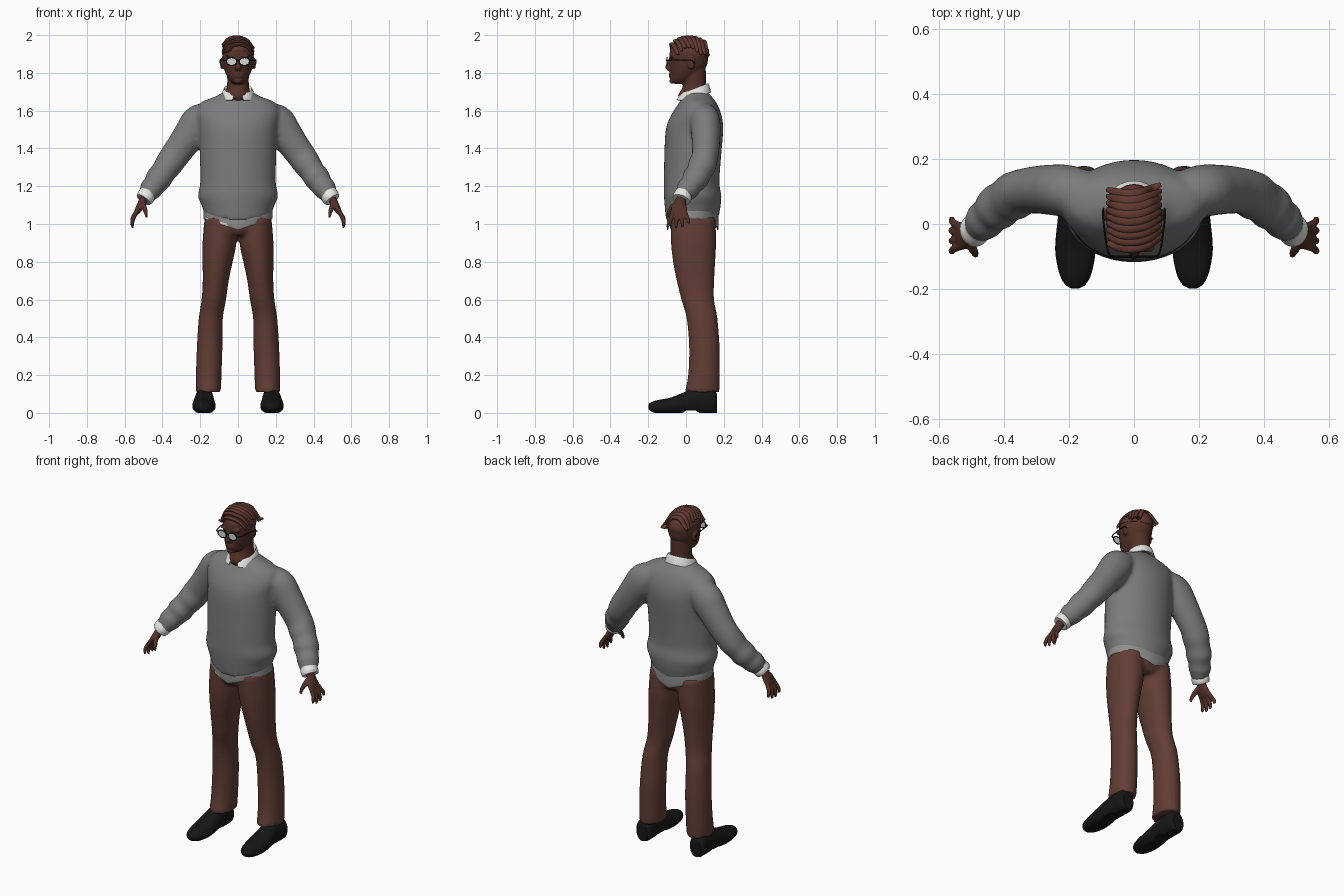
import bpy, bmesh
from math import sin, cos, pi, sqrt, radians
from mathutils import Vector, Matrix

cube = bpy.data.objects.get("Cube")
if cube:
    bpy.data.objects.remove(cube)


def material(name, r, g, b):
    m = bpy.data.materials.new(name)
    m.use_nodes = True
    m.diffuse_color = (r, g, b, 1)
    bsdf = m.node_tree.nodes["Principled BSDF"]
    bsdf.inputs["Base Color"].default_value = (r, g, b, 1)
    bsdf.inputs["Roughness"].default_value = 0.8
    return m


SKIN = material("dark brown skin", 0.085, 0.03, 0.021)
HAIR = material("reddish brown hair", 0.115, 0.04, 0.028)
KNIT = material("grey knit", 0.2, 0.2, 0.2)
HEM = material("light grey hem", 0.27, 0.27, 0.27)
WHITE = material("white shirt", 0.8, 0.8, 0.78)
CLOTH = material("brown trousers", 0.12, 0.047, 0.035)
BLACK = material("black leather", 0.008, 0.008, 0.008)
LENS = material("pale lens", 0.65, 0.67, 0.68)


def spline(rings, steps):
    """Catmull-Rom interpolation through the rings."""
    p = [Vector(r) for r in rings]
    p = [2 * p[0] - p[1]] + p + [2 * p[-1] - p[-2]]
    out = []
    for a, b, c, d in zip(p, p[1:], p[2:], p[3:]):
        for k in range(steps):
            t = k / steps
            out.append(0.5 * (2 * b + (c - a) * t + (2 * a - 5 * b + 4 * c - d) * t * t
                              + (3 * b - a - 3 * c + d) * t ** 3))
    return out + [p[-2]]


def tube(bm, rings, ref=(1, 0, 0), axis=None, steps=4, sides=24, caps=True, mirror=1):
    """Loft ellipses given as (x, y, z, radius along ref, other radius)."""
    rows = [[c if i else c * mirror for i, c in enumerate(r)] for r in rings]
    rows = spline(rows, steps)
    loops = []
    for i, r in enumerate(rows):
        near, far = rows[max(i - 1, 0)], rows[min(i + 1, len(rows) - 1)]
        t = Vector(axis) if axis else Vector(far[:3]) - Vector(near[:3])
        t.normalize()
        u = Vector(ref) - t * t.dot(Vector(ref))
        u.normalize()
        v = t.cross(u)
        a, b = max(r[3], 0.001), max(r[4], 0.001)
        loops.append([bm.verts.new(Vector(r[:3]) + u * a * cos(2 * pi * k / sides)
                                   + v * b * sin(2 * pi * k / sides)) for k in range(sides)])
    for lo, hi in zip(loops, loops[1:]):
        for k in range(sides):
            n = (k + 1) % sides
            bm.faces.new((lo[k], lo[n], hi[n], hi[k]))
    if caps:
        bm.faces.new(loops[0][::-1])
        bm.faces.new(loops[-1])


def ball(bm, centre, size):
    mat = Matrix.Translation(centre) @ Matrix.Diagonal((*size, 1))
    bmesh.ops.create_uvsphere(bm, u_segments=24, v_segments=16, radius=1, matrix=mat)


def finish(bm, name, mat, voxel=0, smooth=0, thick=0):
    """Turn the bmesh into an object, optionally fusing its shells."""
    bmesh.ops.recalc_face_normals(bm, faces=bm.faces[:])
    me = bpy.data.meshes.new(name)
    bm.to_mesh(me)
    bm.free()
    ob = bpy.data.objects.new(name, me)
    bpy.context.collection.objects.link(ob)
    me.materials.append(mat)
    for o in bpy.context.selected_objects:
        o.select_set(False)
    bpy.context.view_layer.objects.active = ob
    ob.select_set(True)
    if voxel:
        m = ob.modifiers.new("fuse", "REMESH")
        m.mode, m.voxel_size = "VOXEL", voxel
    if smooth:
        m = ob.modifiers.new("relax", "SMOOTH")
        m.iterations, m.factor = smooth, 0.5
    if thick:
        ob.modifiers.new("thickness", "SOLIDIFY").thickness = thick
    for m in list(ob.modifiers):
        bpy.ops.object.modifier_apply(modifier=m.name)
    bpy.ops.object.shade_smooth_by_angle(angle=radians(60 if voxel else 40))
    return ob


# Sweater: torso and sleeves fused together
bm = bmesh.new()
tube(bm, [(0, .03, 1.05, .175, .135), (0, .035, 1.1, .193, .147), (0, .035, 1.15, .212, .152),
          (0, .03, 1.22, .2, .147), (0, .035, 1.35, .202, .15), (0, .045, 1.5, .208, .152),
          (0, .055, 1.58, .222, .132), (0, .062, 1.64, .2, .1), (0, .058, 1.675, .12, .078),
          (0, .055, 1.695, .085, .065)], axis=(0, 0, 1), sides=40)
for v in bm.verts:
    if v.co.z < 1.13:
        v.co.z -= .04 * (1 - abs(v.co.x) / .21) * (1.13 - v.co.z) / .08
for s in (1, -1):
    tube(bm, [(.12, .08, 1.59, .07, .06), (.2, .1, 1.545, .08, .092), (.25, .105, 1.48, .078, .088),
              (.3, .105, 1.41, .073, .08), (.34, .1, 1.355, .07, .077), (.37, .085, 1.31, .075, .073),
              (.395, .07, 1.275, .068, .067), (.42, .05, 1.24, .072, .07), (.44, .03, 1.21, .06, .061),
              (.46, .01, 1.185, .062, .061), (.475, -.008, 1.16, .05, .05),
              (.485, -.015, 1.145, .046, .046)], ref=(0, 1, 0), mirror=s)
finish(bm, "sweater", KNIT, voxel=.011, smooth=4)

# Shirt tail below the sweater, with its white edge on one side
bm = bmesh.new()
tube(bm, [(0, .035, .968, .182, .134), (0, .035, .985, .184, .137), (0, .035, 1.085, .182, .136)],
     axis=(0, 0, 1), steps=2, sides=40, caps=False)
for v in bm.verts:
    v.co.z += .06 * abs(v.co.x) / .18 * (1.085 - v.co.z) / .117
tail = finish(bm, "shirt_tail", HEM, thick=.006)
tail.data.materials.append(WHITE)
for f in tail.data.polygons:
    c = f.center
    if c.x < -.05 and c.y < 0 and c.z < .985 + .06 * abs(c.x) / .18:
        f.material_index = 1

# Trousers
bm = bmesh.new()
tube(bm, [(0, .036, .94, .1, .1), (0, .037, .98, .17, .122), (0, .036, 1.08, .175, .126)],
     axis=(0, 0, 1))
for s in (1, -1):
    tube(bm, [(.093, .037, 1.03, .085, .12), (.098, .04, .9, .09, .12), (.108, .043, .8, .08, .112),
              (.118, .05, .7, .069, .1), (.128, .062, .6, .065, .087), (.144, .085, .5, .064, .082),
              (.15, .097, .35, .068, .081), (.155, .095, .2, .068, .084), (.157, .085, .11, .067, .092)],
         axis=(0, 0, 1), mirror=s)
finish(bm, "trousers", CLOTH, voxel=.011, smooth=3)

for s, side in ((1, "left"), (-1, "right")):
    # Shoe with a flattened sole
    bm = bmesh.new()
    tube(bm, [(.18, -.198, .032, .012, .014), (.18, -.185, .032, .032, .024), (.18, -.15, .032, .05, .036),
              (.18, -.08, .036, .062, .045), (.18, 0, .052, .056, .062), (.178, .07, .064, .05, .074),
              (.178, .14, .058, .05, .07), (.178, .165, .05, .035, .05)], axis=(0, 1, 0), mirror=s)
    for v in bm.verts:
        v.co.z = max(v.co.z, .012 if -.01 < v.co.y < .06 else 0)
    finish(bm, side + "_shoe", BLACK)

    # Shirt cuff
    bm = bmesh.new()
    tube(bm, [(.478, -.01, 1.165, .045, .045), (.49, -.02, 1.142, .05, .048),
              (.5, -.026, 1.128, .047, .043)], ref=(0, 1, 0), mirror=s)
    finish(bm, side + "_cuff", WHITE)

    # Hand with fanned fingers and a thumb
    bm = bmesh.new()
    tube(bm, [(.49, -.02, 1.15, .026, .022), (.508, -.03, 1.115, .03, .021), (.523, -.036, 1.085, .042, .019),
              (.537, -.038, 1.06, .041, .014)], ref=(0, 1, 0), mirror=s)
    for i in range(4):
        y, k = -.068 + .02 * i, i - 1.3
        drop = .082 - .007 * k * k
        tube(bm, [(.53, y, 1.075, .012, .012), (.552, y + .006 * k, 1.07 - drop * .45, .0115, .0115),
                  (.56, y + .012 * k, 1.07 - drop * .8, .0105, .0105),
                  (.557, y + .014 * k, 1.07 - drop * 1.12, .006, .006)], ref=(0, 1, 0), sides=12, mirror=s)
    tube(bm, [(.505, -.04, 1.115, .016, .015), (.497, -.072, 1.088, .015, .014), (.488, -.09, 1.062, .012, .011),
              (.485, -.098, 1.035, .006, .006)], ref=(0, 1, 0), sides=12, mirror=s)
    finish(bm, side + "_hand", SKIN, voxel=.005, smooth=2)

# Head, neck, nose, lips and ears
bm = bmesh.new()
tube(bm, [(0, -.035, 1.742, .024, .028), (0, -.022, 1.762, .046, .06), (0, -.002, 1.8, .067, .083),
          (0, .012, 1.84, .078, .099), (0, .014, 1.88, .083, .103), (0, .016, 1.92, .082, .1),
          (0, .02, 1.96, .068, .082), (0, .02, 1.982, .04, .05)], axis=(0, 0, 1))
tube(bm, [(0, .04, 1.645, .06, .065), (0, .038, 1.68, .068, .08), (0, .045, 1.73, .058, .062),
          (0, .045, 1.82, .058, .06)], axis=(0, 0, 1))
tube(bm, [(0, -.082, 1.875, .008, .008), (0, -.094, 1.845, .011, .011), (0, -.097, 1.828, .018, .012),
          (0, -.085, 1.815, .012, .008)])
for z in (1.793, 1.78):
    ball(bm, (0, -.081, z), (.024, .01, .007))
ball(bm, (0, -.074, 1.757), (.022, .014, .014))
for s in (1, -1):
    ball(bm, (s * .035, -.074, 1.888), (.03, .014, .008))
    ball(bm, (s * .085, .028, 1.85), (.01, .02, .032))
finish(bm, "head", SKIN, voxel=.006, smooth=2)

# Hair: short cap under swept locks
bm = bmesh.new()
ball(bm, (0, .018, 1.905), (.086, .105, .086))
cut = bmesh.ops.bisect_plane(bm, geom=bm.verts[:] + bm.edges[:] + bm.faces[:], plane_co=(0, 0, 1.905),
                             plane_no=(0, .2, 1), clear_inner=True)
edges = [e for e in cut["geom_cut"] if isinstance(e, bmesh.types.BMEdge)]
bmesh.ops.holes_fill(bm, edges=edges)
finish(bm, "hair_cap", HAIR)
bm = bmesh.new()
for i in range(9):
    path = []
    for k in range(7):
        u = k / 3 - 1
        x = .082 * u
        y = -.05 + .0205 * i - .022 * (1 - u * u) + .008 * u
        h = 1 - (x / .091) ** 2 - ((y - .018) / .108) ** 2
        z = 1.905 + .083 * sqrt(max(h, 0)) - .008 * u
        w = .0165 * (1 - .55 * abs(u) ** 3)
        path.append((x, y, z, w, .0105 * (1 - .5 * abs(u) ** 3)))
    tube(bm, path, ref=(0, 1, -.2), sides=12, steps=3)
finish(bm, "hair_locks", HAIR)

# Folded shirt collar, open at the front
bm = bmesh.new()
rows = []
for k in range(33):
    a = radians(-163 + 326 * k / 32)
    top = 1.717 + .028 * cos(a)
    front = max(0, -cos(a)) ** 3
    rows.append([bm.verts.new((r * sin(a), .043 + r * cos(a), z)) for r, z in
                 ((.066, top - .04), (.069, top - .006), (.073, top), (.079, top - .008),
                  (.09 + .008 * front, top - .048 + .018 * front))])
for lo, hi in zip(rows, rows[1:]):
    for k in range(4):
        bm.faces.new((lo[k], lo[k + 1], hi[k + 1], hi[k]))
finish(bm, "shirt_collar", WHITE, thick=.005)

# Glasses
frame, lens = bmesh.new(), bmesh.new()
for s in (1, -1):
    rim = [(s * .034 + .027 * cos(a), -.101, 1.86 + .021 * sin(a), .0035, .0035)
           for a in [2 * pi * k / 16 for k in range(17)]]
    tube(frame, rim, ref=(0, 1, 0), sides=8, steps=2, caps=False)
    tube(frame, [(.06, -.1, 1.865, .003, .003), (.08, -.085, 1.867, .003, .003), (.095, .02, 1.868, .003, .003),
                 (.094, .048, 1.85, .003, .003)], ref=(0, .3, 1), sides=8, mirror=s)
    disc = (Matrix.Translation((s * .034, -.101, 1.86)) @ Matrix.Diagonal((.026, 1, .02, 1))
            @ Matrix.Rotation(pi / 2, 4, "X"))
    bmesh.ops.create_cone(lens, cap_ends=True, segments=24, radius1=1, radius2=1, depth=.003, matrix=disc)
tube(frame, [(-.009, -.101, 1.864, .003, .003), (0, -.104, 1.868, .003, .003),
             (.009, -.101, 1.864, .003, .003)], ref=(0, 1, 0), sides=8)
finish(frame, "glasses_frame", BLACK)
finish(lens, "glasses_lenses", LENS)
